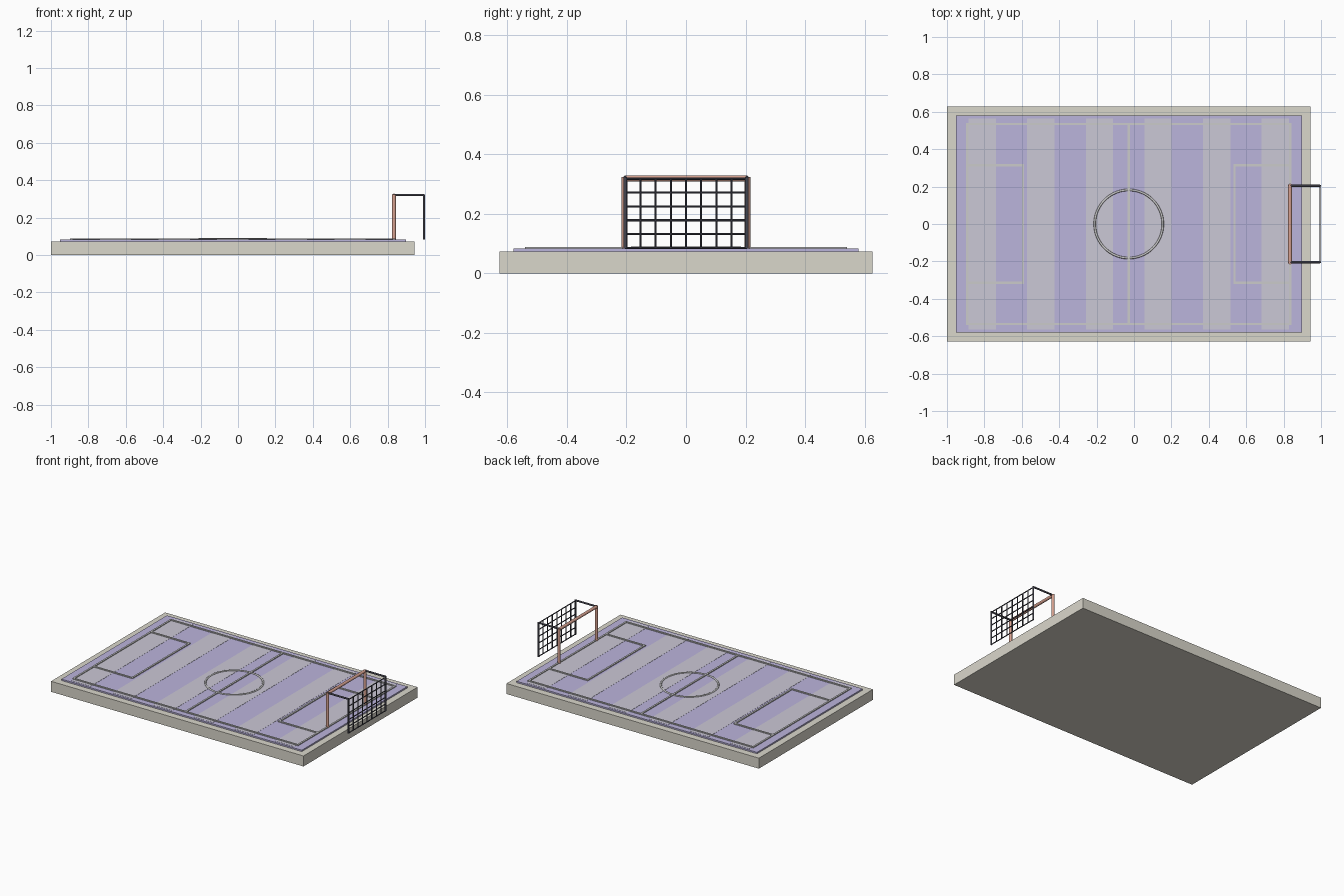
import bpy, math
from mathutils import Vector

if "Cube" in bpy.data.objects:
    bpy.data.objects.remove(bpy.data.objects["Cube"])


def material(name, rgb):
    m = bpy.data.materials.new(name)
    m.diffuse_color = (*rgb, 1)
    m.use_nodes = True
    m.node_tree.nodes["Principled BSDF"].inputs["Base Color"].default_value = m.diffuse_color
    return m


PITCH = material("pitch_lavender", (0.50, 0.46, 0.72))
STRIPE = material("stripe_grey", (0.60, 0.58, 0.67))
BASE = material("base_stone", (0.70, 0.68, 0.60))
LINE = material("line_grey", (0.75, 0.75, 0.75))
POST = material("post_clay", (0.68, 0.36, 0.28))
NET = material("net_dark", (0.06, 0.06, 0.08))


def box(name, x0, x1, y0, y1, z0, z1, mat):
    bpy.ops.mesh.primitive_cube_add(size=1, location=((x0 + x1) / 2, (y0 + y1) / 2, (z0 + z1) / 2))
    o = bpy.context.object
    o.name = name
    o.scale = (x1 - x0, y1 - y0, z1 - z0)
    bpy.ops.object.transform_apply(location=False, rotation=False, scale=True)
    o.data.materials.append(mat)
    return o


def rod(name, a, b, r, mat, sides=12):
    a, b = Vector(a), Vector(b)
    d = b - a
    bpy.ops.mesh.primitive_cylinder_add(vertices=sides, radius=r, depth=d.length, location=(a + b) / 2)
    o = bpy.context.object
    o.name = name
    o.rotation_euler = d.to_track_quat('Z', 'Y').to_euler()
    bpy.ops.object.shade_smooth_by_angle(angle=math.radians(40))
    o.data.materials.append(mat)
    return o


CX = -0.028            # pitch centre
TOP = 0.083            # grass height
W = 0.006              # half width of painted lines

# Base slab, grass and mown stripes
box("base_slab", -1.0, 0.943, -0.627, 0.627, 0, 0.073, BASE)
box("grass", CX - 0.925, CX + 0.925, -0.58, 0.58, 0.071, TOP, PITCH)
for i in range(6):
    c = CX + (i - 2.5) * 0.3135
    box(f"mown_stripe_{i + 1}", c - 0.073, c + 0.073, -0.565, 0.565, TOP - 0.003, TOP + 0.001, STRIPE)


# Painted lines
def line(name, xa, xb, ya, yb):
    box(name, xa - W, xb + W, ya - W, yb + W, TOP - 0.001, 0.089, LINE)


HX, HY = 0.863, 0.535
for s in (-1, 1):
    line("touch_line", CX - HX, CX + HX, s * HY, s * HY)
    line("end_line", CX + s * HX, CX + s * HX, -HY, HY)
    xi, xo = CX + s * 0.566, CX + s * HX
    line("penalty_box_front", xi, xi, -0.314, 0.314)
    for t in (-1, 1):
        line("penalty_box_side", min(xi, xo), max(xi, xo), t * 0.314, t * 0.314)
line("halfway_line", CX, CX, -HY, HY)

bpy.ops.mesh.primitive_torus_add(major_radius=0.182, minor_radius=W, major_segments=64,
                                 minor_segments=8, location=(CX, 0, 0.084))
circle = bpy.context.object
circle.name = "centre_circle"
bpy.ops.object.shade_smooth_by_angle(angle=math.radians(50))
circle.data.materials.append(LINE)

# Goal posts and crossbar
GX, GY, GZ, BX = 0.834, 0.206, 0.318, 0.994
for s in (-1, 1):
    rod("goal_post", (GX, s * GY, 0.08), (GX, s * GY, 0.324), 0.010, POST, 16)
rod("crossbar", (GX, -GY, GZ), (GX, GY, GZ), 0.010, POST, 16)

# Net frame: top side bars and rear uprights
for s in (-1, 1):
    rod("net_top_bar", (GX, s * 0.204, GZ + 0.003), (BX, s * 0.204, GZ + 0.003), 0.006, NET)
    rod("net_rear_upright", (BX, s * 0.204, TOP), (BX, s * 0.204, GZ + 0.006), 0.006, NET)

# Rear net grid
for i in range(9):
    y = -0.204 + 0.051 * i
    rod("net_vertical", (BX, y, TOP), (BX, y, GZ), 0.0035, NET, 8)
for i in range(6):
    z = 0.085 + 0.0465 * i
    rod("net_horizontal", (BX, -0.204, z), (BX, 0.204, z), 0.0035, NET, 8)
